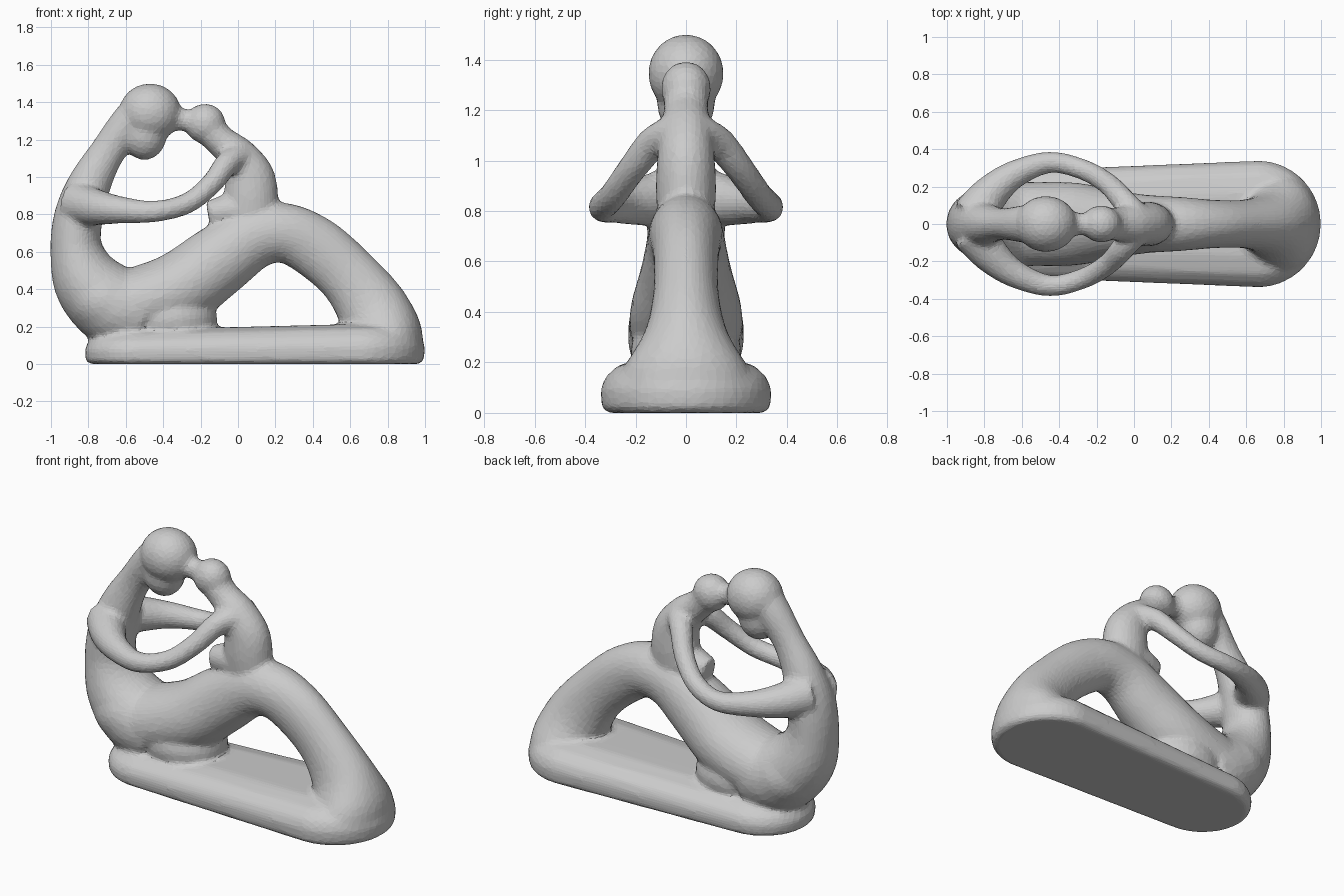
import bpy, bmesh, math
from mathutils import Vector, Matrix

cube = bpy.data.objects.get("Cube")
if cube:
    bpy.data.objects.remove(cube)

bm = bmesh.new()
SIDES = 28


def spline(keys, steps=6):
    """Smooth curve through tuples of any length."""
    keys = [Vector(k) for k in keys]
    out = []
    for i in range(len(keys) - 1):
        a, b = keys[max(i - 1, 0)], keys[i]
        c, d = keys[i + 1], keys[min(i + 2, len(keys) - 1)]
        for s in range(steps):
            t = s / steps
            out.append(b + (c - a) * (t / 2)
                       + (a * 2 - b * 5 + c * 4 - d) * (t * t / 2)
                       + (b * 3 - a - c * 3 + d) * (t ** 3 / 2))
    return out + [keys[-1]]


def loft(rings):
    """Closed skin through a list of point rings."""
    rings = [[bm.verts.new(p) for p in ring] for ring in rings]
    n = len(rings[0])
    faces = [bm.faces.new(rings[0][::-1]), bm.faces.new(rings[-1])]
    for lo, hi in zip(rings, rings[1:]):
        for i in range(n):
            j = (i + 1) % n
            faces.append(bm.faces.new((lo[i], lo[j], hi[j], hi[i])))
    bmesh.ops.recalc_face_normals(bm, faces=faces)


def limb(keys, ref):
    """Tube along (x, y, z, radius along ref, other radius)."""
    path = spline(keys)
    rings = []
    for i, p in enumerate(path):
        ahead = path[min(i + 1, len(path) - 1)]
        behind = path[max(i - 1, 0)]
        t = (Vector(ahead[:3]) - Vector(behind[:3])).normalized()
        u = (ref - t * ref.dot(t)).normalized()
        v = t.cross(u)
        angles = [math.tau * k / SIDES for k in range(SIDES)]
        rings.append([Vector(p[:3]) + u * (p[3] * math.cos(a))
                      + v * (p[4] * math.sin(a)) for a in angles])
    loft(rings)


def flat_limb(keys):
    """Tube in the middle plane from (x, z, half width, half thickness)."""
    limb([(x, 0, z, w, r) for x, z, w, r in keys], Vector((0, 1, 0)))


def ball(centre, radii, tilt=0):
    m = (Matrix.Translation(centre) @ Matrix.Rotation(tilt, 4, 'Y')
         @ Matrix.Diagonal((*radii, 1)))
    bmesh.ops.create_icosphere(bm, subdivisions=4, radius=1, matrix=m)


# Rounded base, slightly narrower and lower at the left end
def base_ring(inset, z):
    ring = []
    for k in range(48):
        a = math.tau * (k + 0.5) / 48
        right = math.cos(a) > 0
        r = (0.34 if right else 0.29) - inset
        x = (0.66 if right else -0.53) + r * math.cos(a)
        ring.append((x, r * math.sin(a), z * (0.94 + 0.12 * x)))
    return ring


loft([base_ring(*p) for p in ((0.03, 0), (0.005, 0.02), (0, 0.09),
                              (0.02, 0.14), (0.07, 0.185), (0.17, 0.21))])

# Large figure: hair and back down to the hips
flat_limb([(-0.5, 1.39, 0.11, 0.09), (-0.59, 1.28, 0.10, 0.10),
           (-0.70, 1.13, 0.085, 0.095), (-0.79, 0.97, 0.11, 0.115),
           (-0.85, 0.80, 0.15, 0.13), (-0.865, 0.62, 0.16, 0.14),
           (-0.80, 0.44, 0.20, 0.19), (-0.66, 0.31, 0.23, 0.22),
           (-0.50, 0.28, 0.22, 0.21)])
ball((-0.70, 0.33, 0.0)[::2] and (-0.70, 0, 0.33), (0.26, 0.23, 0.20), 0.5)

# Large figure: head
ball((-0.47, 0, 1.345), (0.165, 0.15, 0.155))
ball((-0.50, 0, 1.23), (0.12, 0.115, 0.14))

# Large figure: thighs, knee, shin and foot
flat_limb([(-0.70, 0.29, 0.22, 0.20), (-0.50, 0.33, 0.225, 0.20),
           (-0.30, 0.41, 0.22, 0.20), (-0.10, 0.555, 0.18, 0.19),
           (0.08, 0.675, 0.155, 0.17), (0.25, 0.70, 0.145, 0.16),
           (0.42, 0.62, 0.13, 0.165), (0.59, 0.47, 0.13, 0.165),
           (0.71, 0.31, 0.165, 0.19), (0.77, 0.17, 0.25, 0.21),
           (0.78, 0.08, 0.29, 0.21)])
# Lower legs resting on the base
ball((-0.36, 0, 0.24), (0.25, 0.22, 0.17))

# Small figure: head, kiss and torso
ball((-0.175, 0, 1.285), (0.108, 0.10, 0.108))
flat_limb([(-0.42, 1.32, 0.08, 0.08), (-0.29, 1.305, 0.06, 0.06),
           (-0.18, 1.29, 0.07, 0.07)])
flat_limb([(-0.17, 1.27, 0.09, 0.09), (-0.09, 1.19, 0.09, 0.085),
           (0.0, 1.11, 0.105, 0.105), (0.06, 1.0, 0.115, 0.135),
           (0.07, 0.88, 0.12, 0.145), (0.07, 0.74, 0.11, 0.14)])
# Small figure: folded legs
flat_limb([(0.06, 0.83, 0.11, 0.10), (-0.05, 0.82, 0.10, 0.09),
           (-0.16, 0.80, 0.07, 0.07)])

# Arms of both figures, joined into a ring
for s in (-1, 1):
    arm = [(-0.86, 0.04, 0.86, 0.12), (-0.77, 0.16, 0.84, 0.10),
           (-0.64, 0.265, 0.825, 0.075), (-0.45, 0.33, 0.815, 0.058),
           (-0.27, 0.29, 0.86, 0.056), (-0.14, 0.215, 0.965, 0.058),
           (-0.06, 0.13, 1.07, 0.065), (0.01, 0.05, 1.11, 0.07)]
    limb([(x, s * y, z, r, r) for x, y, z, r in arm], Vector((0, 0, 1)))

# Fuse everything into one carved piece
mesh = bpy.data.meshes.new("embracing_figures")
bm.to_mesh(mesh)
bm.free()
sculpture = bpy.data.objects.new("embracing_figures", mesh)
bpy.context.collection.objects.link(sculpture)

remesh = sculpture.modifiers.new("fuse", 'REMESH')
remesh.mode = 'VOXEL'
remesh.voxel_size = 0.015
remesh.use_smooth_shade = False
soften = sculpture.modifiers.new("soften", 'SMOOTH')
soften.factor = 0.5
soften.iterations = 10
facets = sculpture.modifiers.new("facets", 'DECIMATE')
facets.ratio = 0.18

# Plain stone
stone = bpy.data.materials.new("light_grey_stone")
stone.use_nodes = True
colour = (0.6, 0.6, 0.6, 1)
stone.diffuse_color = colour
stone.node_tree.nodes["Principled BSDF"].inputs["Base Color"].default_value = colour
mesh.materials.append(stone)
